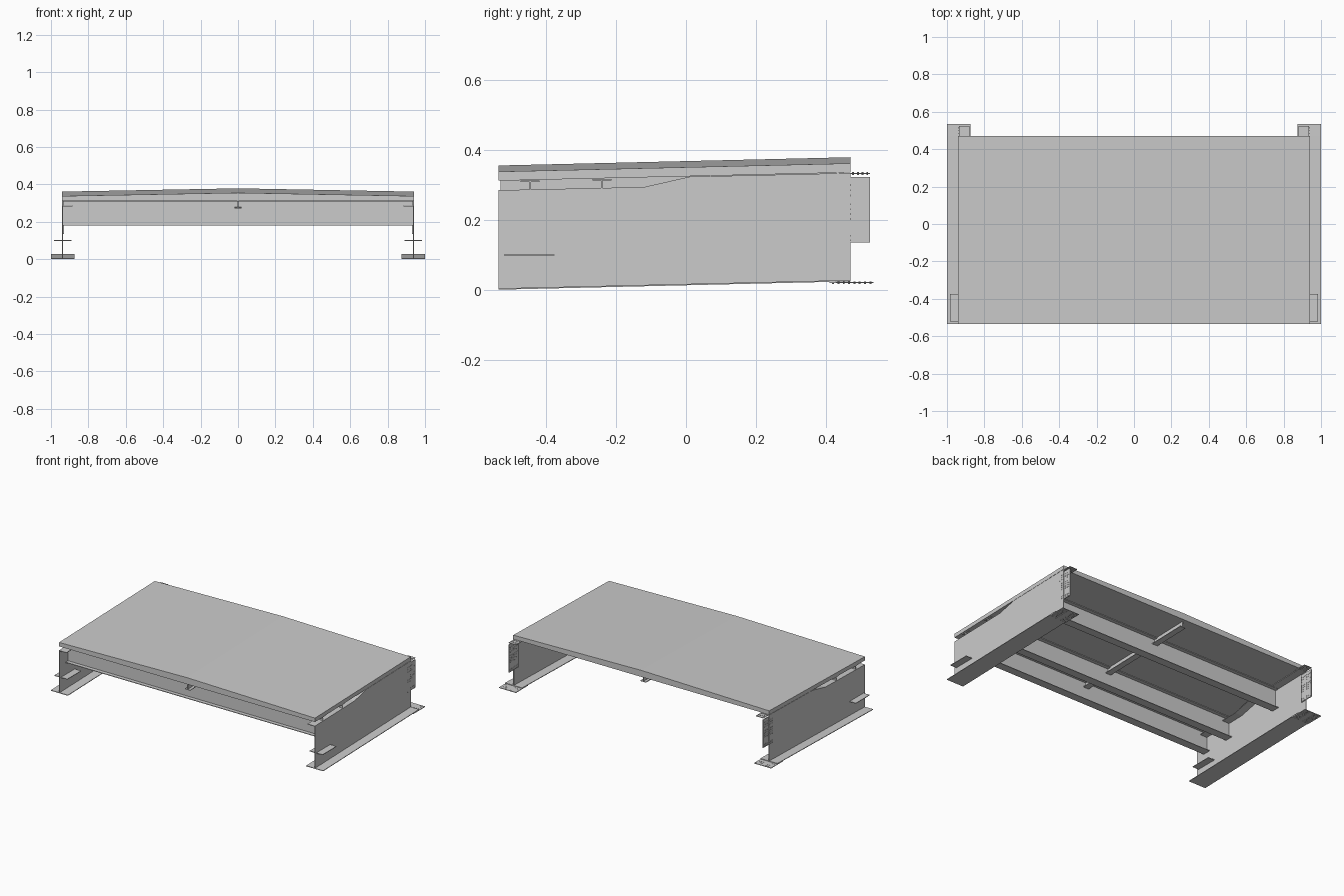
import bpy, bmesh
from mathutils import Matrix

if "Cube" in bpy.data.objects:
    bpy.data.objects.remove(bpy.data.objects["Cube"])

S = 0.0235            # lengthwise rise of the whole span
Y0, Y1 = -0.535, 0.47


def rise(y):
    return S * (y - Y0)


def finish(name, bm):
    bmesh.ops.recalc_face_normals(bm, faces=bm.faces)
    me = bpy.data.meshes.new(name)
    bm.to_mesh(me)
    bm.free()
    ob = bpy.data.objects.new(name, me)
    bpy.context.collection.objects.link(ob)
    return ob


def extrude(bm, pts, vec):
    f = bm.faces.new([bm.verts.new(p) for p in pts])
    r = bmesh.ops.extrude_face_region(bm, geom=[f])
    vs = [g for g in r['geom'] if isinstance(g, bmesh.types.BMVert)]
    bmesh.ops.translate(bm, verts=vs, vec=vec)


def box(bm, x0, x1, y0, y1, z0, z1, slope=True):
    # z is given at the front end; sloped boxes follow the span
    a, b = (rise(y0), rise(y1)) if slope else (0, 0)
    extrude(bm, [(x0, y0, z0 + a), (x0, y1, z0 + b),
                 (x0, y1, z1 + b), (x0, y0, z1 + a)], (x1 - x0, 0, 0))


def bolt(bm, x, y, z, axis, length, r=0.0028):
    m = Matrix.Translation((x, y, z))
    if axis == 'X':
        m = m @ Matrix.Rotation(1.5707963, 4, 'Y')
    bmesh.ops.create_cone(bm, cap_ends=True, segments=6, radius1=r, radius2=r,
                          depth=length, matrix=m)


# cambered deck slab with flat underside
bm = bmesh.new()
section = [(-0.94, 0.312), (0.94, 0.312), (0.94, 0.338), (0, 0.3555), (-0.94, 0.338)]
extrude(bm, [(x, Y0, z) for x, z in section], (0, Y1 - Y0, rise(Y1)))
finish("deck_slab", bm)

# top line of the girder: lowered at the front, ramping up to the slab
top = [(Y0, 0.285), (-0.12, 0.294), (0.01, 0.3235), (Y1, 0.334)]

for side, s in (("left", -1), ("right", 1)):
    # web plate
    bm = bmesh.new()
    prof = [(Y0, 0.003), (Y1, 0.003 + rise(Y1))] + top[::-1]
    extrude(bm, [(s * 0.936, y, z) for y, z in prof], (s * 0.004, 0, 0))
    finish(side + "_girder_web", bm)

    # inward top flange following the web top
    bm = bmesh.new()
    strip = top + [(y, z - 0.004) for y, z in top[::-1]]
    extrude(bm, [(s * 0.885, y, z) for y, z in strip], (s * 0.054, 0, 0))
    finish(side + "_girder_top_flange", bm)

    # bottom flange
    bm = bmesh.new()
    box(bm, s * 0.875, s, Y0, Y1, 0.001, 0.005)
    finish(side + "_girder_bottom_flange", bm)

    # bearing ledge near the front, on both faces of the web
    bm = bmesh.new()
    box(bm, s * 0.89, s * 0.985, -0.52, -0.375, 0.098, 0.102, False)
    finish(side + "_bearing_ledge", bm)

    # splice plates at the back end
    bm = bmesh.new()
    box(bm, s * 0.931, s * 0.936, 0.43, 0.525, 0.135, 0.322, False)
    box(bm, s * 0.875, s, 0.41, 0.535, 0.0195, 0.0235, False)
    box(bm, s * 0.88, s * 0.936, 0.43, 0.525, 0.331, 0.3345, False)
    finish(side + "_splice_plates", bm)

    # bolts through the splice plates
    bm = bmesh.new()
    rows = [0.142, 0.155, 0.203, 0.217, 0.231, 0.245, 0.27, 0.285, 0.3]
    for i in range(6):
        y = 0.437 + i * 0.0155
        over = y > Y1
        for z in rows:
            bolt(bm, s * (0.9335 if over else 0.9355), y, z, 'X', 0.009 if over else 0.013)
    for i in range(8):
        for x in (0.888, 0.902, 0.916, 0.956, 0.970, 0.984):
            bolt(bm, s * x, 0.42 + i * 0.0152, 0.0205, 'Z', 0.008)
    for i in range(4):
        for x in (0.889, 0.901, 0.913, 0.925):
            bolt(bm, s * x, 0.477 + i * 0.0135, 0.3325, 'Z', 0.008)
    finish(side + "_splice_bolts", bm)

# transverse I-beams
for i, y in enumerate((-0.445, -0.24, 0.19)):
    bm = bmesh.new()
    b, t = 0.178 + rise(y), 0.310 + rise(y)
    box(bm, -0.936, 0.936, y - 0.002, y + 0.002, b, t, False)
    for z in (b, t - 0.004):
        box(bm, -0.936, 0.936, y - 0.027, y + 0.027, z, z + 0.004, False)
    finish("cross_beam_%d" % (i + 1), bm)

# central lengthwise stringer
bm = bmesh.new()
box(bm, -0.002, 0.002, Y0 + 0.005, Y1 - 0.02, 0.274, 0.313)
box(bm, -0.02, 0.02, Y0 + 0.005, Y1 - 0.02, 0.272, 0.276)
finish("center_stringer", bm)
